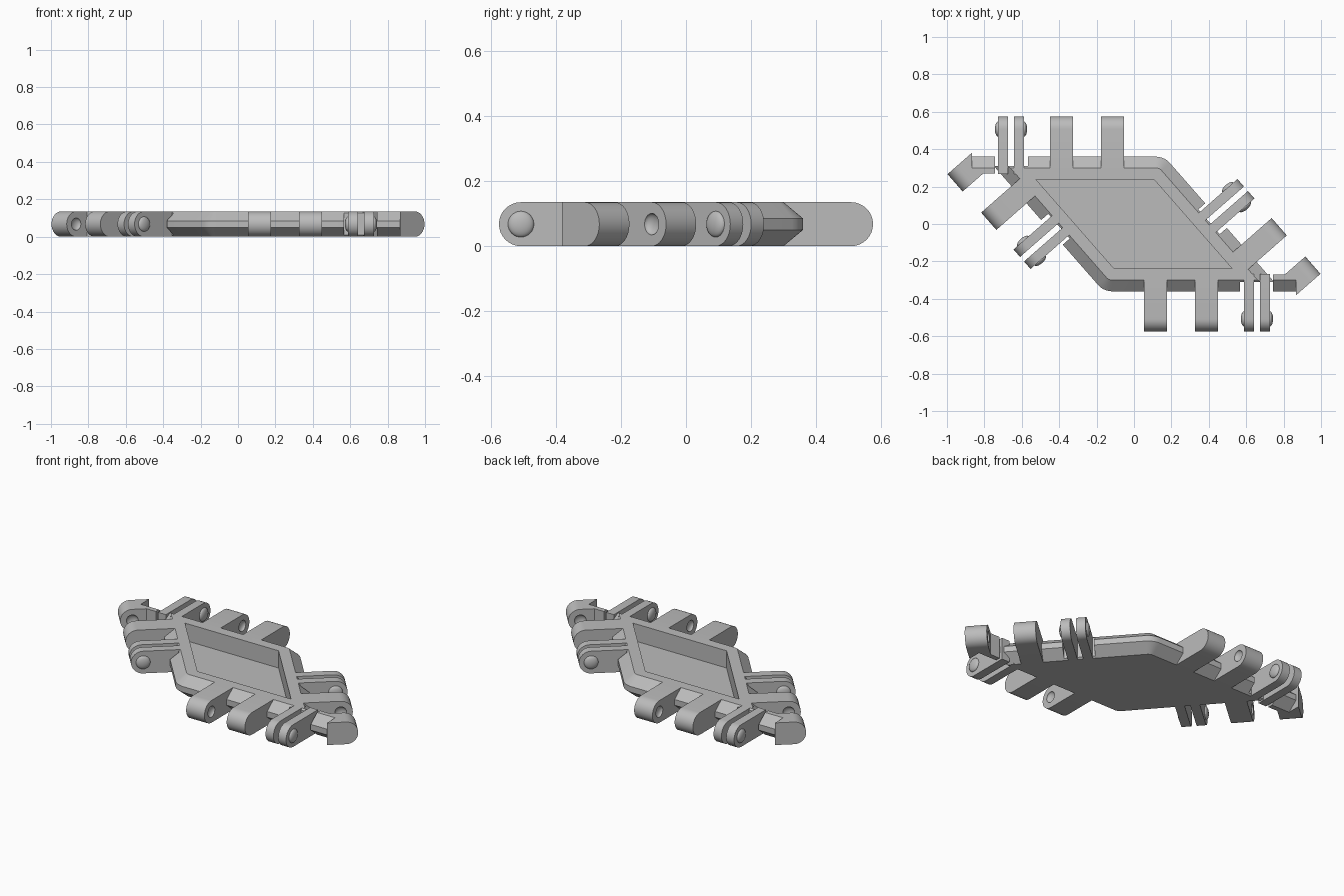
import bpy, bmesh, math
from mathutils import Matrix, Vector

if "Cube" in bpy.data.objects:
    bpy.data.objects.remove(bpy.data.objects["Cube"], do_unlink=True)

H = 0.135                      # thickness
R = H / 2                      # rounded arm ends
REACH = 0.337                  # arm tip beyond the pocket edge
RIM, EDGE = 0.062, 0.122       # flat rim width, full rim width
POCKET_Y = 0.238
DIR = Vector((0.659, -0.752)).normalized()
NRM = Vector((-DIR.y, DIR.x))
LUG_W, FORK_W = 0.123, 0.053

grey = bpy.data.materials.new("plain grey")
grey.use_nodes = True
grey.diffuse_color = (0.5, 0.5, 0.5, 1)
grey.node_tree.nodes["Principled BSDF"].inputs["Base Color"].default_value = (0.5, 0.5, 0.5, 1)


def finish(bm, name, matrix=Matrix()):
    bmesh.ops.recalc_face_normals(bm, faces=bm.faces)
    mesh = bpy.data.meshes.new(name)
    bm.to_mesh(mesh)
    bm.free()
    mesh.transform(matrix)
    mesh.materials.append(grey)
    ob = bpy.data.objects.new(name, mesh)
    bpy.context.collection.objects.link(ob)
    return ob


def loft(loops, name, matrix=Matrix()):
    """Closed solid through loops with equal point counts."""
    bm = bmesh.new()
    rings = [[bm.verts.new(p) for p in loop] for loop in loops]
    for a, b in zip(rings, rings[1:]):
        for i in range(len(a)):
            j = (i + 1) % len(a)
            bm.faces.new((a[i], a[j], b[j], b[i]))
    bm.faces.new(rings[0])
    bm.faces.new(rings[-1])
    return finish(bm, name, matrix)


def box(lo, hi, name, matrix=Matrix()):
    loops = [[(lo[0], lo[1], z), (hi[0], lo[1], z), (hi[0], hi[1], z), (lo[0], hi[1], z)]
             for z in (lo[2], hi[2])]
    return loft(loops, name, matrix)


def ball(center, scale, name, matrix):
    bm = bmesh.new()
    bmesh.ops.create_uvsphere(bm, u_segments=24, v_segments=16, radius=1)
    bm.transform(Matrix.Translation(center) @ Matrix.Diagonal((*scale, 1)))
    return finish(bm, name, matrix)


def cut(target, cutter):
    cutter.hide_render = True
    mod = target.modifiers.new("cut", 'BOOLEAN')
    mod.operation = 'DIFFERENCE'
    mod.solver = 'EXACT'
    mod.object = cutter
    bpy.context.view_layer.objects.active = target
    bpy.ops.object.modifier_apply(modifier=mod.name)
    bpy.data.objects.remove(cutter, do_unlink=True)


def outline(offset, z, radius=0):
    """Rhombus grown by offset; blunt corners rounded, sharp corners kept."""
    y = POCKET_Y + offset
    mid = 0.3155

    def side_x(yy):            # point on the right slanted edge
        return mid + (offset - yy * NRM.y) / NRM.x

    blunt = Vector((side_x(y), y))
    sharp = Vector((side_x(-y), -y))
    half = []
    if radius:
        turn = math.acos(NRM.y)
        t = radius * math.tan(turn / 2)
        center = blunt + Vector((-t, -radius))
        for k in range(6):
            a = math.pi / 2 - turn * k / 5
            half.append(center + radius * Vector((math.cos(a), math.sin(a))))
    else:
        half.append(blunt)
    half.append(sharp)
    return [(p.x, p.y, z) for p in half] + [(-p.x, -p.y, z) for p in half]


def arm(s, width, name, matrix):
    """Bar with a half-round tip, standing outward from an edge."""
    prof = [(0.03, 0), (0.03, H)]
    for k in range(17):
        a = math.pi / 2 - math.pi * k / 16
        prof.append((REACH - R + R * math.cos(a), R + R * math.sin(a)))
    return loft([[(x, n, z) for n, z in prof] for x in (s - width / 2, s + width / 2)],
                name, matrix)


def edge_matrix(mid, direction, turned):
    m = Matrix.Translation((*mid, 0)) @ Matrix.Rotation(math.atan2(direction.y, direction.x), 4, 'Z')
    return Matrix.Rotation(math.pi, 4, 'Z') @ m if turned else m


# Plate with bevelled rim and sunken pocket
plate = loft([outline(RIM, 0, 0.04), outline(EDGE, 0.05, 0.1),
              outline(EDGE, 0.085, 0.1), outline(RIM, H, 0.04)], "plate")
cut(plate, loft([outline(0, 0.03), outline(0, 0.3)], "pocket_cutter"))

# Each side: a two-prong fork with pins, then two lugs with sockets
sides = [("back", (-0.2085, POCKET_Y), Vector((1, 0)), 0, False),
         ("left", (0.3155, 0), DIR, 0.494, False),
         ("front", (-0.2085, POCKET_Y), Vector((1, 0)), 0, True),
         ("right", (0.3155, 0), DIR, 0.494, True)]
tip = REACH - R
for side, mid, direction, shift, turned in sides:
    m = edge_matrix(mid, direction, turned)
    mid_fork = shift - 0.449
    cut(plate, box((mid_fork - 0.085, 0.072, -0.1), (mid_fork + 0.09, 0.3, 0.3), "notch_cutter", m))
    for sign, label in ((-1, "first"), (1, "second")):
        # Fork prong and its domed pin
        s = mid_fork + sign * 0.0427
        arm(s, FORK_W, f"{side}_fork_{label}_prong", m)
        ball((s + sign * FORK_W / 2, tip, R), (0.017, 0.04, 0.04), f"{side}_fork_{label}_pin", m)
        # Lug with a round socket on the face toward its partner
        s = shift - 0.0425 + sign * 0.1365
        lug = arm(s, LUG_W, f"{side}_{label}_lug", m)
        cut(lug, ball((s - sign * LUG_W / 2, tip, R), (0.018, 0.033, 0.033), "socket_cutter", m))
        # Trim the lugs at the sharp corners where they cross the next rim
        if shift and sign == 1:
            spin = Matrix() if turned else Matrix.Rotation(math.pi, 4, 'Z')
            cut(lug, box((-0.866, 0.3, -0.1), (-0.4, 0.7, 0.3), "trim_cutter", spin))
            rim = [(0.27, 0), (0.3, 0), (0.36, 0.05), (0.36, 0.085), (0.3, H), (0.27, H)]
            loft([[(x, y, z) for y, z in rim] for x in (-0.866, -0.743)],
                 f"{side}_corner_rim", spin)

# Smooth rounded tips, pins and sockets; keep the edges crisp
bpy.ops.object.select_all(action='DESELECT')
for ob in bpy.context.collection.objects:
    if ob.type == 'MESH' and grey.name in ob.data.materials:
        ob.select_set(True)
        bpy.context.view_layer.objects.active = ob
bpy.ops.object.shade_smooth_by_angle(angle=math.radians(30))
